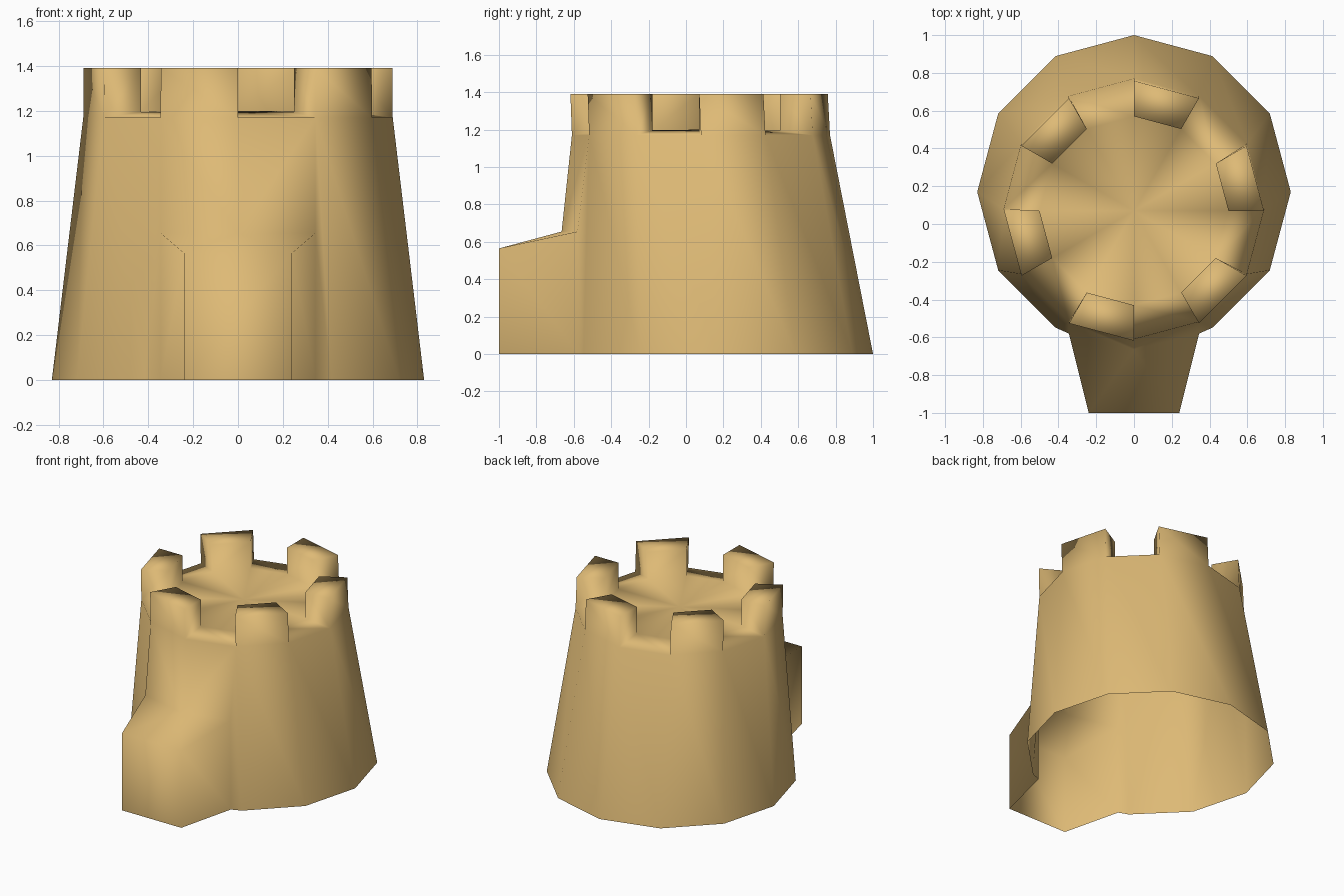
import bpy, bmesh
from math import sin, cos, radians

if "Cube" in bpy.data.objects:
    bpy.data.objects.remove(bpy.data.objects["Cube"])

sand = bpy.data.materials.new("sandstone")
sand.diffuse_color = (0.73, 0.49, 0.18, 1)
sand.use_nodes = True
sand.node_tree.nodes["Principled BSDF"].inputs["Base Color"].default_value = sand.diffuse_color

bm = bmesh.new()


def ring(radius, cy, z):
    """Twelve points around the tower, point 0 at the back, running clockwise."""
    return [bm.verts.new((radius * sin(radians(30 * i)),
                          cy + radius * cos(radians(30 * i)), z)) for i in range(12)]


base = ring(0.83, 0.17, 0)
rim = ring(0.69, 0.08, 1.17)
floor = ring(0.50, 0.07, 1.195)
top_out = ring(0.688, 0.07, 1.39)
top_in = ring(0.50, 0.07, 1.39)
centre = bm.verts.new((0, 0.07, 1.20))

for i in range(12):
    j = (i + 1) % 12
    # tapered wall, left open at the front where the porch joins
    if i not in (5, 6):
        bm.faces.new((base[i], base[j], rim[j], rim[i]))
    # roof floor
    bm.faces.new((floor[i], floor[j], centre))
    if i % 2 == 0:
        # battlement block
        bm.faces.new((rim[i], rim[j], top_out[j], top_out[i]))
        bm.faces.new((floor[i], floor[j], top_in[j], top_in[i]))
        bm.faces.new((top_out[i], top_out[j], top_in[j], top_in[i]))
        for k in (i, j):
            bm.faces.new((rim[k], top_out[k], top_in[k], floor[k]))
    else:
        # sloping sill between blocks
        bm.faces.new((rim[i], rim[j], floor[j], floor[i]))

# front wall and porch, mirrored about the centre line
ridge = bm.verts.new((0, -0.665, 0.655))
front = []
for s, k in ((1, 5), (-1, 7)):
    foot = bm.verts.new((s * 0.345, -0.575, 0))
    shoulder = bm.verts.new((s * 0.345, -0.58, 0.655))
    lip = bm.verts.new((s * 0.24, -1, 0.565))
    toe = bm.verts.new((s * 0.24, -1, 0))
    bm.faces.new((rim[k], rim[6], ridge, shoulder))
    bm.faces.new((base[k], foot, shoulder))
    bm.faces.new((base[k], shoulder, rim[k]))
    bm.faces.new((foot, toe, lip, shoulder))
    bm.faces.new((shoulder, lip, ridge))
    front.append((lip, toe))
(lip_r, toe_r), (lip_l, toe_l) = front
bm.faces.new((ridge, lip_r, lip_l))
bm.faces.new((lip_r, toe_r, toe_l, lip_l))

bmesh.ops.delete(bm, geom=[v for v in bm.verts if not v.link_faces], context='VERTS')
bmesh.ops.recalc_face_normals(bm, faces=bm.faces[:])
# make sure the roof faces up, so the shell faces outward
bm.normal_update()
if centre.normal.z < 0:
    bmesh.ops.reverse_faces(bm, faces=bm.faces[:])
for f in bm.faces:
    f.smooth = True

mesh = bpy.data.meshes.new("castle_tower")
bm.to_mesh(mesh)
bm.free()
mesh.materials.append(sand)
tower = bpy.data.objects.new("castle_tower", mesh)
bpy.context.collection.objects.link(tower)
